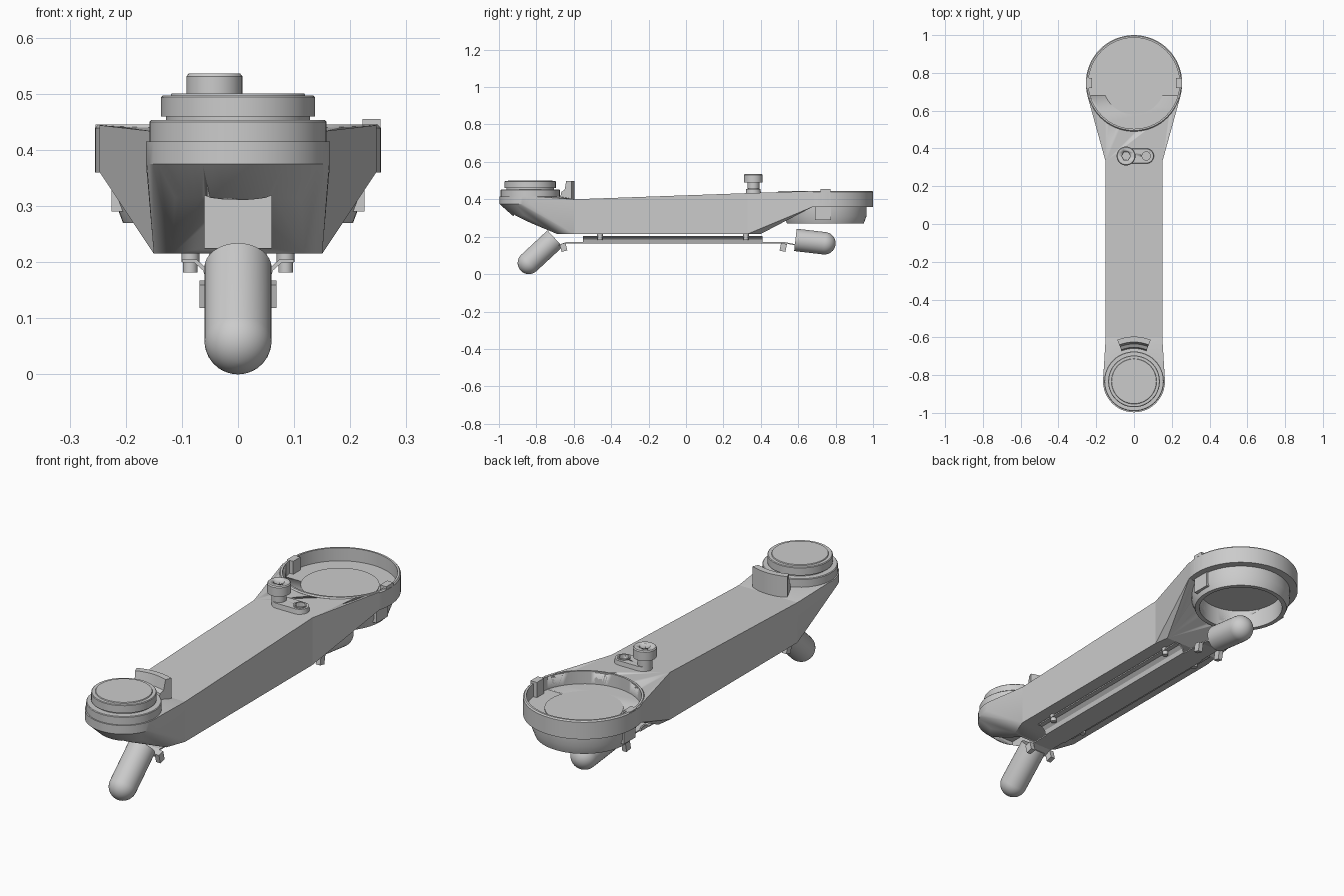
import bpy, bmesh, math
from mathutils import Vector

if "Cube" in bpy.data.objects:
    bpy.data.objects.remove(bpy.data.objects["Cube"])

NOSE = (0, -0.833)
HEAD = (0, 0.745)


def finish(name, bm, smooth=True):
    bmesh.ops.recalc_face_normals(bm, faces=bm.faces)
    me = bpy.data.meshes.new(name)
    bm.to_mesh(me)
    bm.free()
    ob = bpy.data.objects.new(name, me)
    bpy.context.collection.objects.link(ob)
    if smooth:
        bpy.ops.object.select_all(action='DESELECT')
        ob.select_set(True)
        bpy.context.view_layer.objects.active = ob
        bpy.ops.object.shade_smooth_by_angle(angle=math.radians(25))
    return ob


def circle(c, r, z, n=48):
    return [(c[0] + r * math.cos(i * math.tau / n), c[1] + r * math.sin(i * math.tau / n), z) for i in range(n)]


def mirror(points):
    return [(s * x, y, z) for x, y, z in points for s in (1, -1)]


def hull(name, points):
    bm = bmesh.new()
    for p in points:
        bm.verts.new(p)
    res = bmesh.ops.convex_hull(bm, input=bm.verts)
    bad = {v for v in res['geom_interior'] + res['geom_unused'] if isinstance(v, bmesh.types.BMVert)}
    bmesh.ops.delete(bm, geom=list(bad), context='VERTS')
    bmesh.ops.dissolve_limit(bm, angle_limit=0.01, verts=bm.verts, edges=bm.edges)
    return finish(name, bm)


def lathe(name, c, profile, n=48, closed=False):
    """Revolve (radius, z) points round a vertical axis; open ends are capped."""
    bm = bmesh.new()
    rings = [[bm.verts.new(p) for p in circle(c, r, z, n)] for r, z in profile]
    pairs = list(zip(rings, rings[1:])) + ([(rings[-1], rings[0])] if closed else [])
    for a, b in pairs:
        for i in range(n):
            j = (i + 1) % n
            bm.faces.new((a[i], a[j], b[j], b[i]))
    if not closed:
        bm.faces.new(rings[0])
        bm.faces.new(rings[-1])
    return finish(name, bm)


def box(name, lo, hi):
    return hull(name, [(x, y, z) for x in (lo[0], hi[0]) for y in (lo[1], hi[1]) for z in (lo[2], hi[2])])


def cut(ob, *cutters):
    for c in cutters:
        m = ob.modifiers.new('cut', 'BOOLEAN')
        m.operation, m.object, m.solver = 'DIFFERENCE', c, 'EXACT'
        c.hide_render = True
        c.hide_set(True)


def extrude_y(name, outline, y0, y1):
    bm = bmesh.new()
    f = bm.faces.new([bm.verts.new((x, y0, z)) for x, z in outline])
    g = bmesh.ops.extrude_face_region(bm, geom=[f])['geom']
    bmesh.ops.translate(bm, vec=(0, y1 - y0, 0), verts=[v for v in g if isinstance(v, bmesh.types.BMVert)])
    return finish(name, bm)


def capsule(name, flat, tip, r, n=32):
    """Rod with one flat end and one domed end."""
    a, b = Vector(flat), Vector(tip)
    length = (b - a).length
    prof = [(r, 0)] + [(r * math.cos(t), length + r * math.sin(t)) for t in [i * math.pi / 20 for i in range(10)]]
    prof.append((0.002, length + r))
    ob = lathe(name, (0, 0), prof, n)
    ob.rotation_euler = (b - a).to_track_quat('Z', 'Y').to_euler()
    ob.location = a


# body: nose, straight arm and flared neck
nose = hull('nose', circle(NOSE, 0.164, 0.415) + circle(NOSE, 0.164, 0.375)
            + [p for p in circle((0, -0.80), 0.13, 0.315) if p[1] < -0.79]
            + mirror([(0.117, -0.69, 0.215), (0.15, -0.6, 0.215), (0.15, -0.6, 0.40)]))
cut(nose, box('nose_notch_cutter', (-0.06, -0.92, 0.225), (0.06, -0.70, 0.335)))
hull('arm', mirror([(0.15, -0.6, 0.215), (0.15, -0.6, 0.40), (0.15, 0.33, 0.215), (0.15, 0.33, 0.433)]))
neck = hull('neck', mirror([(0.15, 0.33, 0.215), (0.15, 0.33, 0.433), (0.14, 0.40, 0.215),
                            (0.247, 0.68, 0.361), (0.247, 0.68, 0.444)]))

# round head: dish with rim on top, open bowl below
recess = lathe('dish_cutter', HEAD, [(0.241, 0.386), (0.241, 0.6)], 64)
cavity = lathe('bowl_cutter', HEAD, [(0.185, 0.1), (0.185, 0.362)], 64)
cut(neck, recess, cavity)
lathe('head_dish', HEAD, [(0.255, 0.36), (0.255, 0.439), (0.25, 0.445), (0.241, 0.445), (0.241, 0.385)], 64)
lathe('dish_pad', HEAD, [(0.165, 0.38), (0.165, 0.388)], 64)
lathe('head_bowl', HEAD, [(0.22, 0.362), (0.22, 0.31), (0.205, 0.27), (0.185, 0.27), (0.185, 0.362)], 64, True)
for s, top in ((-1, 0.445), (1, 0.455)):
    xs = sorted((s * 0.222, s * 0.254))
    box('dish_clip', (xs[0], 0.72, 0.38), (xs[1], 0.772, top))
    xs = sorted((s * 0.19, s * 0.225))
    box('bowl_lug', (xs[0], 0.69, 0.29), (xs[1], 0.775, 0.365))

# stepped button on the nose
lathe('button', NOSE, [(0.158, 0.41), (0.158, 0.45), (0.155, 0.453), (0.128, 0.453), (0.128, 0.46), (0.137, 0.46),
                       (0.137, 0.494), (0.134, 0.497), (0.12, 0.497), (0.118, 0.501)])

# curved stop behind the button
bm = bmesh.new()
prof = [(0.17, 0.395), (0.18, 0.44), (0.198, 0.45), (0.208, 0.498), (0.237, 0.498), (0.237, 0.395)]
rows = []
for i in range(9):
    t = math.radians(68 + i * 5.5)
    rows.append([bm.verts.new((r * math.cos(t), NOSE[1] + r * math.sin(t), z)) for r, z in prof])
for a, b in zip(rows, rows[1:]):
    for i in range(6):
        bm.faces.new((a[i], a[(i + 1) % 6], b[(i + 1) % 6], b[i]))
bm.faces.new(rows[0])
bm.faces.new(rows[-1])
finish('button_stop', bm)

# socket screw and slotted boss on top of the arm
screw = lathe('socket_screw', (-0.042, 0.36), [(0.032, 0.42), (0.032, 0.49), (0.05, 0.49), (0.05, 0.531), (0.046, 0.536)], 32)
cut(screw, lathe('hex_cutter', (-0.042, 0.36), [(0.024, 0.51), (0.024, 0.6)], 6))
boss = hull('screw_boss', [p for x in (-0.03, 0.065) for z, r in ((0.42, 0.042), (0.455, 0.038))
                           for p in circle((x, 0.36), r, z, 32)])
cut(boss, lathe('boss_hole_cutter', (0.065, 0.36), [(0.022, 0.43), (0.022, 0.6)], 24))
lathe('boss_collar', (0.065, 0.36), [(0.028, 0.445), (0.028, 0.46), (0.022, 0.46), (0.022, 0.445)], 24, True)

# under-tray with flanges and its screws
half = [(0.1, 0.205), (0.1, 0.199), (0.078, 0.199), (0.062, 0.185), (0.056, 0.165)]
inner = [(0.05, 0.171), (0.056, 0.189), (0.074, 0.205)]
extrude_y('tray', half + [(-x, z) for x, z in half[::-1]] + [(-x, z) for x, z in inner[::-1]] + inner, -0.55, 0.41)
for s in (-1, 1):
    for y in (-0.46, 0.32):
        lathe('tray_screw', (s * 0.085, y), [(0.013, 0.182), (0.013, 0.2), (0.016, 0.2), (0.016, 0.218)], 16)

# tongues, pivot lugs and rounded rods at each end
for d, y0, y1, y2 in ((-1, -0.54, -0.64, -0.68), (1, 0.40, 0.53, 0.60)):
    hull('tongue', mirror([(0.05, y0, 0.165), (0.05, y0, 0.171), (0.05, y1, 0.165), (0.05, y1, 0.171)]))
    hull('tongue_tip', mirror([(0.05, y1, 0.165), (0.05, y1, 0.171), (0.05, y2, 0.15), (0.05, y2, 0.157)]))
    yl = y1 - 0.015 if d < 0 else y1 - 0.01
    for s in (-1, 1):
        lug = box('pivot_lug', (-0.011, -0.016, -0.021), (0.011, 0.016, 0.021))
        lug.location = (s * 0.058, yl, 0.143)
        lug.rotation_euler = (0.25 if d < 0 else -0.2, 0, 0)
capsule('front_rod', (0, -0.70, 0.19), (0, -0.84, 0.06), 0.06)
capsule('rear_rod', (0, 0.585, 0.183), (0, 0.74, 0.165), 0.06)
